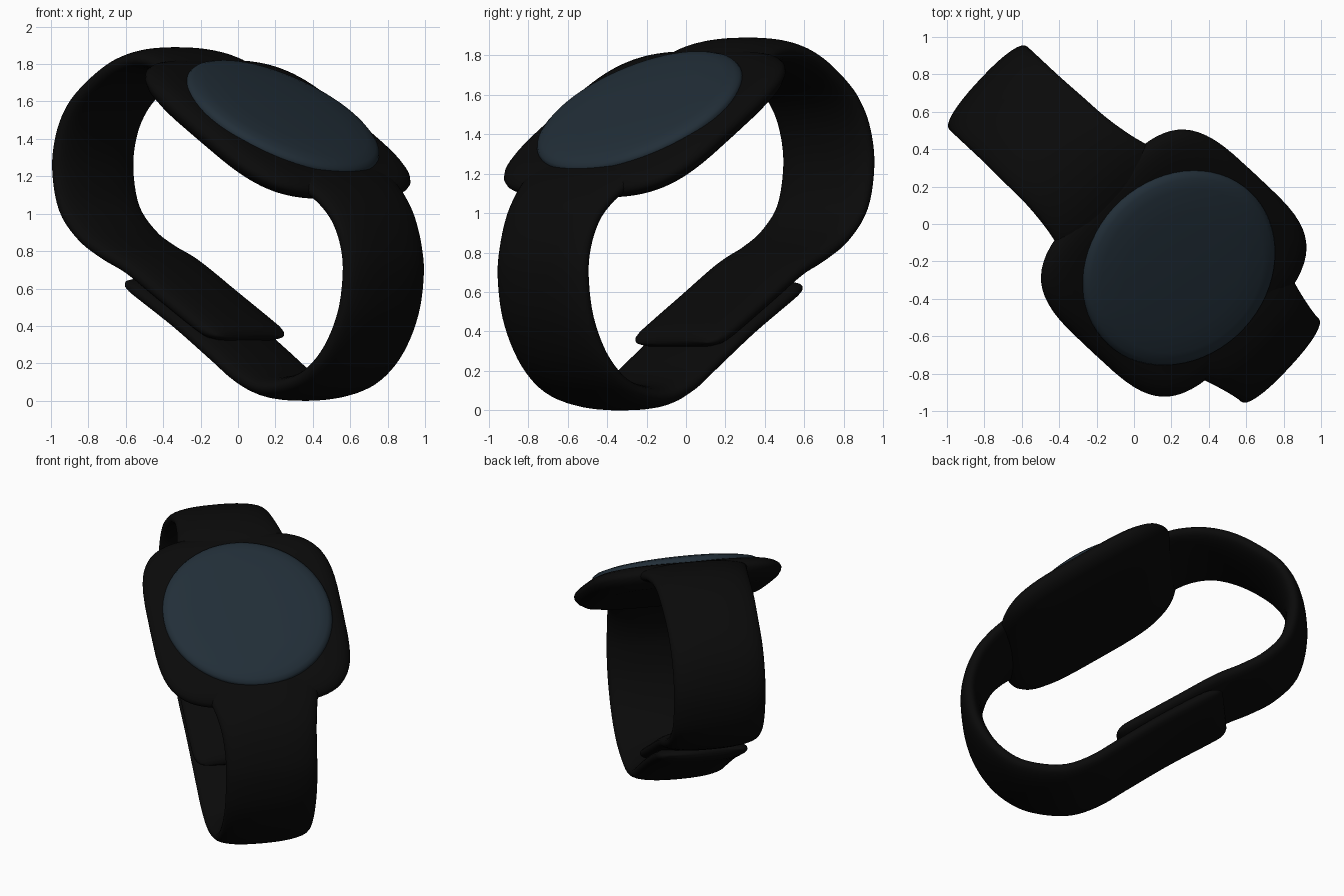
import bpy, bmesh, math
from mathutils import Matrix, Vector

if "Cube" in bpy.data.objects:
    bpy.data.objects.remove(bpy.data.objects["Cube"])

TURN = Matrix.Rotation(math.radians(-43.0), 4, 'Z')      # strap runs diagonally
CASE = TURN @ Matrix.Translation((0.307, -0.008, 1.468)) @ Matrix.Rotation(math.radians(32), 4, 'Y')


def material(name, rgb):
    m = bpy.data.materials.new(name)
    m.diffuse_color = (*rgb, 1)
    m.use_nodes = True
    m.node_tree.nodes["Principled BSDF"].inputs["Base Color"].default_value = m.diffuse_color
    return m


BLACK = material("matte black", (0.003, 0.003, 0.003))
GLASS = material("dark blue glass", (0.016, 0.028, 0.040))


def superellipse(a, b, power, count):
    pts = []
    for i in range(count):
        t = 2 * math.pi * i / count
        c, s = math.cos(t), math.sin(t)
        pts.append((a * math.copysign(abs(c) ** (2 / power), c),
                    b * math.copysign(abs(s) ** (2 / power), s)))
    return pts


def loft(name, rings, mat, matrix):
    """Skin a list of closed rings and cap both ends."""
    bm = bmesh.new()
    loops = [[bm.verts.new(p) for p in ring] for ring in rings]
    n = len(loops[0])
    for a, b in zip(loops, loops[1:]):
        for i in range(n):
            j = (i + 1) % n
            bm.faces.new((a[i], a[j], b[j], b[i]))
    bm.faces.new(loops[0][::-1])
    bm.faces.new(loops[-1])
    bmesh.ops.recalc_face_normals(bm, faces=bm.faces[:])
    bm.transform(matrix)
    me = bpy.data.meshes.new(name)
    bm.to_mesh(me)
    bm.free()
    me.materials.append(mat)
    ob = bpy.data.objects.new(name, me)
    bpy.context.collection.objects.link(ob)
    bpy.context.view_layer.objects.active = ob
    ob.select_set(True)
    bpy.ops.object.shade_smooth_by_angle(angle=math.radians(50))
    ob.select_set(False)
    return ob


def smooth_path(pts, steps=5):
    """Catmull-Rom through points of (along, height, half width, half thickness)."""
    p = [Vector(q) for q in pts]
    p = [2 * p[0] - p[1]] + p + [2 * p[-1] - p[-2]]
    out = []
    for a, b, c, d in zip(p, p[1:], p[2:], p[3:]):
        for k in range(steps):
            t = k / steps
            out.append(0.5 * (2 * b + (c - a) * t + (2 * a - 5 * b + 4 * c - d) * t ** 2
                              + (3 * b - a - 3 * c + d) * t ** 3))
    return out + [p[-2]]


def strap(name, pts):
    path = smooth_path(pts)
    rings = []
    for i, p in enumerate(path):
        a, b = path[max(i - 1, 0)], path[min(i + 1, len(path) - 1)]
        tx, tz = b[0] - a[0], b[1] - a[1]
        length = math.hypot(tx, tz)
        nx, nz = -tz / length, tx / length
        rings.append([(p[0] + nx * v, w, p[1] + nz * v)
                      for w, v in superellipse(p[2], p[3], 2.35, 32)])
    return loft(name, rings, BLACK, TURN)


# Upper strap: leaves the high end of the case, curls round and ends in the tongue
strap("upper_strap", [
    (-0.08, 1.69, 0.40, 0.055), (-0.21, 1.763, 0.365, 0.065), (-0.34, 1.81, 0.335, 0.068),
    (-0.50, 1.82, 0.315, 0.068), (-0.67, 1.772, 0.31, 0.068), (-0.84, 1.67, 0.305, 0.068),
    (-0.96, 1.56, 0.305, 0.068), (-1.035, 1.42, 0.305, 0.068), (-1.062, 1.24, 0.305, 0.068),
    (-1.015, 1.03, 0.305, 0.068), (-0.885, 0.885, 0.305, 0.068), (-0.73, 0.795, 0.305, 0.068),
    (-0.55, 0.715, 0.305, 0.068), (-0.29, 0.56, 0.305, 0.068), (-0.02, 0.40, 0.305, 0.065),
    (0.05, 0.365, 0.295, 0.053), (0.085, 0.349, 0.27, 0.033), (0.10, 0.342, 0.24, 0.010)])

# Lower strap: leaves the low end of the case and passes under the tongue
strap("lower_strap", [
    (0.69, 1.23, 0.40, 0.055), (0.81, 1.15, 0.365, 0.065), (0.91, 1.07, 0.335, 0.068),
    (0.99, 0.97, 0.315, 0.068), (1.045, 0.83, 0.305, 0.068), (1.062, 0.68, 0.305, 0.068),
    (1.025, 0.47, 0.305, 0.068), (0.92, 0.275, 0.305, 0.068), (0.77, 0.14, 0.305, 0.068),
    (0.60, 0.08, 0.305, 0.068), (0.42, 0.072, 0.305, 0.068), (0.25, 0.135, 0.305, 0.068),
    (0.08, 0.245, 0.305, 0.068), (-0.19, 0.42, 0.305, 0.068), (-0.46, 0.575, 0.305, 0.065),
    (-0.54, 0.613, 0.295, 0.053), (-0.575, 0.63, 0.27, 0.033), (-0.59, 0.637, 0.24, 0.010)])

# Case: rounded square slab with a soft rim
case_profile = [(-0.105, 0.55), (-0.102, 0.80), (-0.088, 0.90), (-0.06, 0.965), (-0.032, 0.995),
                (-0.012, 1.0), (0.008, 0.985), (0.028, 0.945), (0.042, 0.89), (0.052, 0.8)]
loft("watch_case", [[(x * s, y * s, h) for x, y in superellipse(0.66, 0.645, 3.8, 64)]
                    for h, s in case_profile], BLACK, CASE)

# Face: slightly domed round glass
face_profile = [(0.02, 0.55), (0.055, 0.558), (0.072, 0.55), (0.088, 0.525), (0.101, 0.47),
                (0.110, 0.34), (0.115, 0.15), (0.116, 0.03)]
loft("glass_face", [[(x, y, h) for x, y in superellipse(r, r, 2, 64)]
                    for h, r in face_profile], GLASS, CASE)
